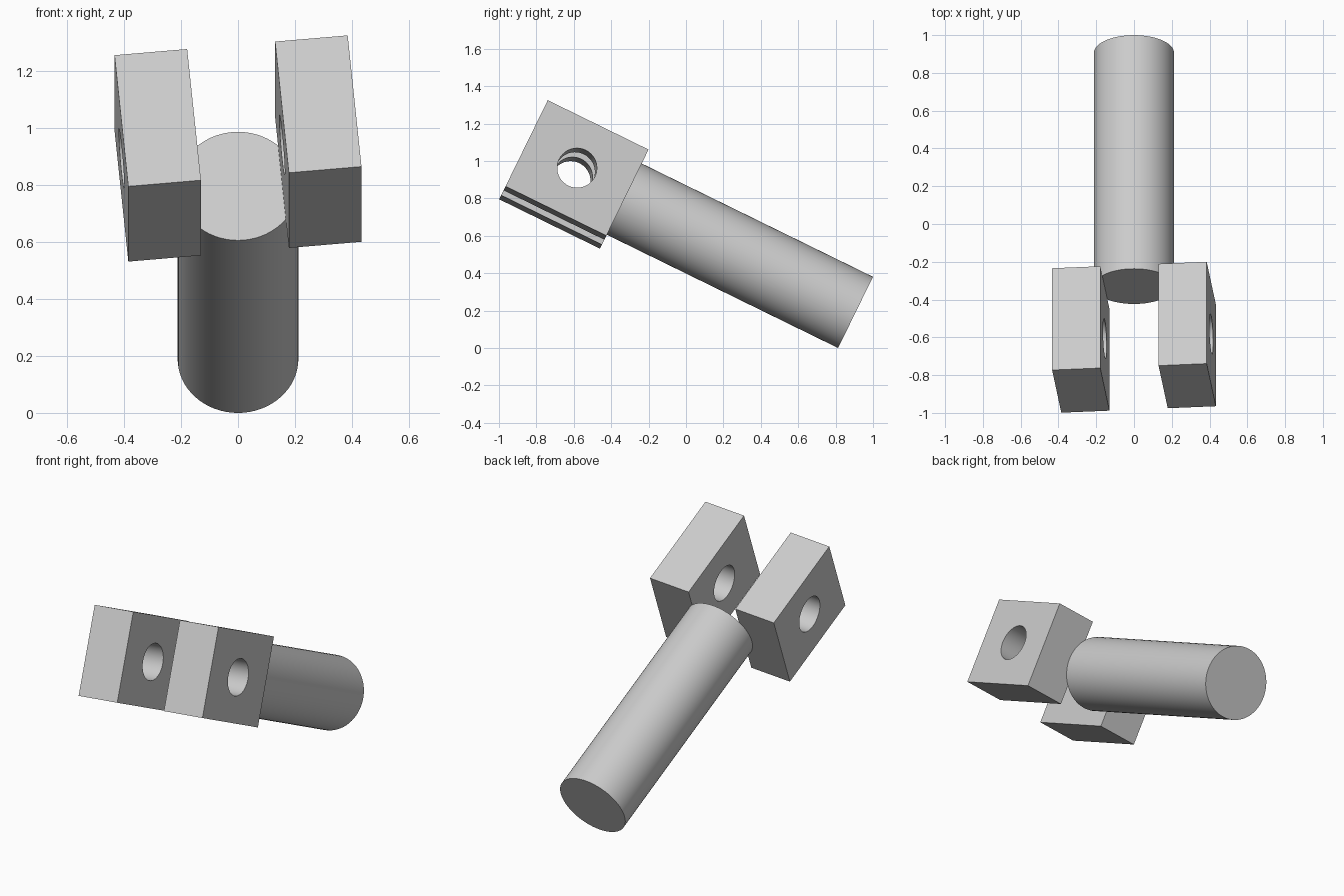
import bpy
from math import radians
from mathutils import Matrix, Vector

old = bpy.data.objects.get("Cube")
if old:
    bpy.data.objects.remove(old, do_unlink=True)

grey = bpy.data.materials.new("light grey")
grey.use_nodes = True
colour = (0.6, 0.6, 0.6, 1)
grey.diffuse_color = colour
grey.node_tree.nodes["Principled BSDF"].inputs["Base Color"].default_value = colour

# Local frame: y runs along the rod, the origin is the middle of the fork
POSE = (Matrix.Translation((0, -0.5995, 0.928))
        @ Matrix.Rotation(radians(-26.1), 4, 'X')
        @ Matrix.Rotation(radians(-5.4), 4, 'Y'))
FORK_LENGTH, PRONG_WIDTH, PRONG_HEIGHT = 0.6, 0.256, 0.515
ROD_RADIUS, ROD_LENGTH, HOLE_RADIUS = 0.212, 1.377, 0.106


def cylinder(name, radius, depth, place):
    bpy.ops.mesh.primitive_cylinder_add(vertices=64, radius=radius, depth=depth)
    obj = bpy.context.object
    obj.name = name
    obj.data.transform(place)
    obj.matrix_world = POSE
    return obj


def finish(obj):
    obj.data.materials.clear()
    obj.data.materials.append(grey)
    bpy.ops.object.select_all(action='DESELECT')
    obj.select_set(True)
    bpy.context.view_layer.objects.active = obj
    bpy.ops.object.shade_smooth_by_angle(angle=radians(30))


# Rod
rod = cylinder("rod", ROD_RADIUS, ROD_LENGTH,
               Matrix.Translation((0, (FORK_LENGTH + ROD_LENGTH) / 2, 0))
               @ Matrix.Rotation(radians(90), 4, 'X'))
finish(rod)

# Pin hole cutter through both prongs
cutter = cylinder("pin_hole_cutter", HOLE_RADIUS, 2,
                  Matrix.Rotation(radians(90), 4, 'Y'))
cutter.hide_render = True

# Fork prongs
for name, side in (("left_prong", 1), ("right_prong", -1)):
    bpy.ops.mesh.primitive_cube_add(size=1)
    prong = bpy.context.object
    prong.name = name
    prong.data.transform(
        Matrix.Translation((side * 0.283, 0, 0))
        @ Matrix.Diagonal(Vector((PRONG_WIDTH, FORK_LENGTH, PRONG_HEIGHT, 1))))
    prong.matrix_world = POSE
    hole = prong.modifiers.new("pin hole", 'BOOLEAN')
    hole.operation = 'DIFFERENCE'
    hole.solver = 'EXACT'
    hole.object = cutter
    bpy.context.view_layer.update()
    bpy.ops.object.modifier_apply(modifier=hole.name)
    finish(prong)

bpy.data.objects.remove(cutter, do_unlink=True)
